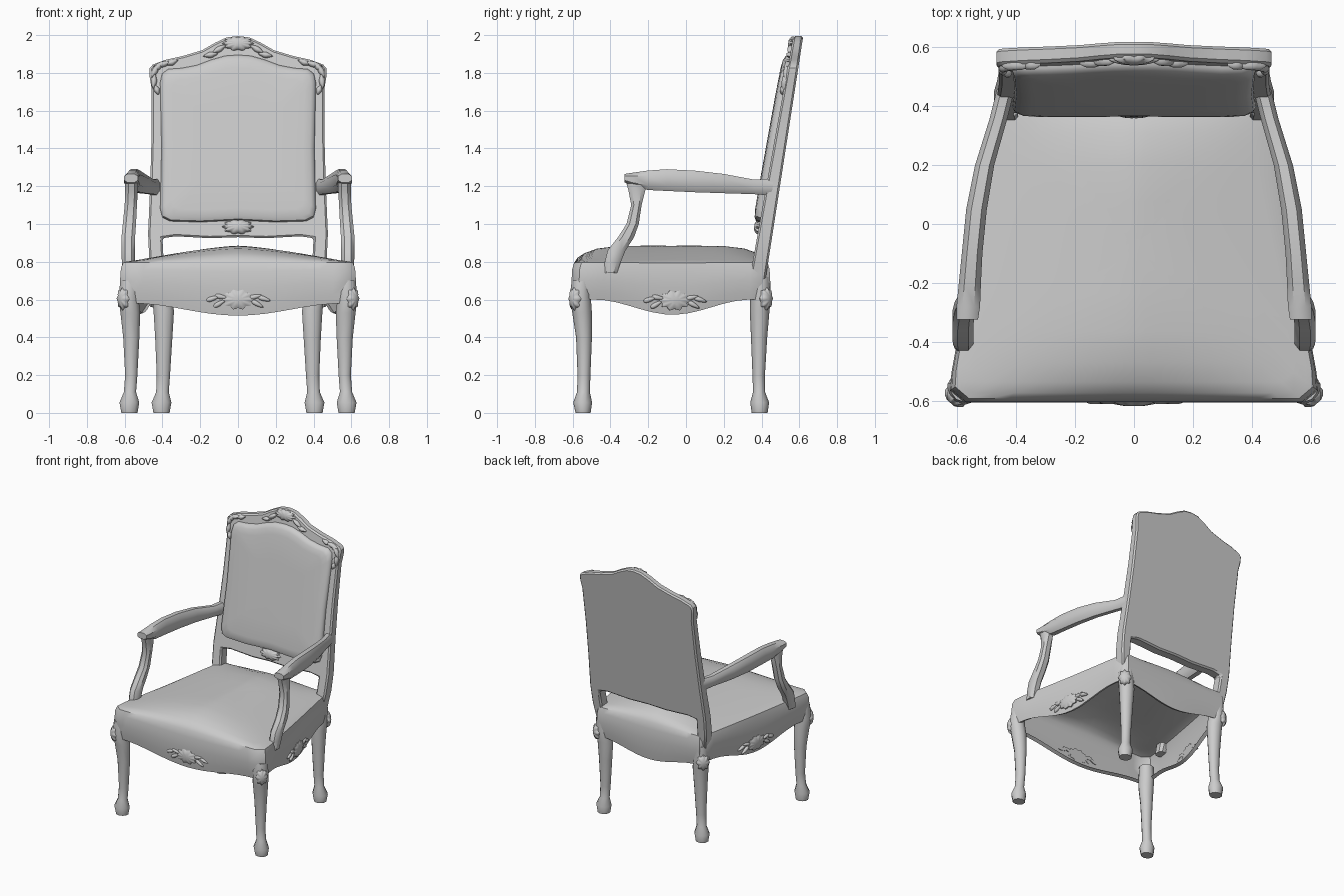
import bpy, bmesh, math
from mathutils import Vector, Matrix


def loft(name, rings, cap0=True, cap1=True, mirror=False, angle=40, matrix=None):
    """Skin closed rings of equal length into one object."""
    bm = bmesh.new()
    rows = [[bm.verts.new(p) for p in r] for r in rings]
    for a, b in zip(rows, rows[1:]):
        n = len(a)
        for i in range(n):
            j = (i + 1) % n
            bm.faces.new((a[i], a[j], b[j], b[i]))
    if cap0:
        bm.faces.new(rows[0][::-1])
    if cap1:
        bm.faces.new(rows[-1])
    if matrix:
        bm.transform(matrix)
    bmesh.ops.recalc_face_normals(bm, faces=bm.faces)
    me = bpy.data.meshes.new(name)
    bm.to_mesh(me)
    bm.free()
    for p in me.polygons:
        p.use_smooth = True
    me.set_sharp_from_angle(angle=math.radians(angle))
    ob = bpy.data.objects.new(name, me)
    bpy.context.collection.objects.link(ob)
    if mirror:
        ob.modifiers.new("mirror", 'MIRROR').use_clip = False
    return ob


def full(half):
    """Mirror a half outline that starts and ends on x = 0."""
    return half + [(-x, z) for x, z in half[-2:0:-1]]


def chamfered(u0, u1, v0, v1, c=0.25):
    """Eight-point chamfered rectangle."""
    a, b = (u1 - u0) * c, (v1 - v0) * c
    return [(u0 + a, v0), (u1 - a, v0), (u1, v0 + b), (u1, v1 - b),
            (u1 - a, v1), (u0 + a, v1), (u0, v1 - b), (u0, v0 + b)]


# Seat: domed upholstery over a scalloped apron, open underneath
def span(a, b, n):
    return [(a[0] + (b[0] - a[0]) * i / n, a[1] + (b[1] - a[1]) * i / n) for i in range(n)]


half = (span((0, -0.6), (0.57, -0.6), 8) + span((0.57, -0.6), (0.617, -0.56), 1)
        + span((0.617, -0.56), (0.613, -0.5), 1) + span((0.613, -0.5), (0.45, 0.4), 14)
        + span((0.45, 0.4), (0.42, 0.44), 1) + span((0.42, 0.44), (0, 0.44), 8) + [(0, 0.44)])
plan = full(half)


def hem(x, y):
    if y < -0.58 or y > 0.43:
        t = x / (0.57 if y < 0 else 0.42)
        return 0.58 - 0.065 * math.cos(math.pi / 2 * t) ** 2
    t = max(-1, min(1, (y + 0.07) / 0.42))
    return 0.6 - 0.08 * math.cos(math.pi / 2 * t) ** 2


def scaled(x, y, s):
    return x * s, (y + 0.08) * s - 0.08


def dome(x, y):
    u = min(1, abs(x) / (0.52 - 0.18 * (y + 0.08)))
    v = min(1, abs(y + 0.08) / 0.52)
    return 0.8 + 0.085 * (1 - u ** 1.4) * (1 - v ** 6)


rings = [[(*scaled(x, y, 0.94), hem(x, y) + 0.01) for x, y in plan],
         [(*scaled(x, y, 0.985), hem(x, y)) for x, y in plan]]
for s, f in ((1.0, 0.2), (1.012, 0.5), (1.005, 0.8), (0.985, 0.96)):
    rings.append([(*scaled(x, y, s), hem(x, y) + (0.805 - hem(x, y)) * f) for x, y in plan])
for s in (0.95, 0.88, 0.75, 0.55, 0.3, 0.06):
    rings.append([(*scaled(x, y, s), dome(*scaled(x, y, s))) for x, y in plan])
loft("seat", rings, cap0=False)


# Cabriole legs: rows of x, y, z, radius x, radius y
def leg(name, rows):
    rings = []
    for x, y, z, rx, ry in rows:
        rings.append([(x + rx * math.cos(a), y + ry * math.sin(a), z)
                      for a in (math.tau * (i + 0.5) / 10 for i in range(10))])
    loft(name, rings, mirror=True)


leg("front_leg", [(0.575, -0.545, 0, 0.045, 0.04), (0.575, -0.547, 0.055, 0.055, 0.05),
                  (0.572, -0.543, 0.11, 0.034, 0.034), (0.565, -0.54, 0.2, 0.034, 0.034),
                  (0.565, -0.54, 0.4, 0.045, 0.042), (0.57, -0.55, 0.53, 0.055, 0.052),
                  (0.58, -0.56, 0.61, 0.056, 0.056), (0.575, -0.555, 0.7, 0.05, 0.05)])
leg("back_leg", [(0.405, 0.39, 0, 0.045, 0.042), (0.405, 0.39, 0.055, 0.055, 0.05),
                 (0.4, 0.387, 0.11, 0.035, 0.032), (0.395, 0.385, 0.2, 0.037, 0.033),
                 (0.393, 0.387, 0.4, 0.048, 0.043), (0.393, 0.39, 0.54, 0.057, 0.052),
                 (0.405, 0.395, 0.62, 0.055, 0.055), (0.405, 0.395, 0.72, 0.05, 0.05)])


# Leaning back frame with posts, arched crest and lower rail
def rear(z):
    return 0.42 + 0.155 * (z - 0.7)


def front(z):
    return rear(z) - 0.085 + 0.025 * (z - 0.7)


frame = full([(0, 1.995), (0.06, 1.988), (0.12, 1.96), (0.19, 1.92), (0.29, 1.89), (0.38, 1.87),
              (0.45, 1.845), (0.468, 1.825), (0.468, 1.78), (0.458, 1.72), (0.458, 1.45),
              (0.465, 1.2), (0.476, 0.95), (0.47, 0.82), (0.45, 0.69), (0.385, 0.69),
              (0.395, 0.83), (0.4, 0.925), (0.33, 0.935), (0.15, 0.925), (0, 0.93)])
fr = loft("back_frame", [[(x, front(z), z) for x, z in frame], [(x, rear(z), z) for x, z in frame]])
bv = fr.modifiers.new("bevel", 'BEVEL')
bv.width, bv.segments, bv.limit_method, bv.angle_limit = 0.01, 1, 'ANGLE', math.radians(60)

# Back cushion
pad = full([(0, 1.895), (0.07, 1.89), (0.14, 1.87), (0.22, 1.84), (0.3, 1.825), (0.37, 1.82),
            (0.402, 1.795), (0.412, 1.75), (0.405, 1.4), (0.412, 1.08), (0.4, 1.035),
            (0.36, 1.015), (0.2, 1.01), (0, 1.02)])
rings = []
for s, d in ((1.0, -0.02), (1.0, 0.008), (0.985, 0.022), (0.94, 0.032), (0.85, 0.037), (0.5, 0.039)):
    rings.append([(x * s, front(1.44 + (z - 1.44) * s) - d, 1.44 + (z - 1.44) * s) for x, z in pad])
loft("back_cushion", rings)

# Armrest: rows of y, bottom z, top z, inner x, outer x
arm = [(0.46, 1.15, 1.24, 0.405, 0.465), (0.36, 1.158, 1.235, 0.43, 0.49),
       (0.2, 1.163, 1.265, 0.475, 0.54), (0.05, 1.168, 1.282, 0.5, 0.57),
       (-0.1, 1.175, 1.29, 0.515, 0.585), (-0.2, 1.18, 1.283, 0.52, 0.595),
       (-0.28, 1.2, 1.272, 0.523, 0.603), (-0.325, 1.22, 1.265, 0.53, 0.603)]
loft("armrest", [[(x, y, z) for x, z in chamfered(xi, xo, zb, zt)]
                 for y, zb, zt, xi, xo in arm], mirror=True)

# Curved arm support: rows of z, front y, rear y, inner x, outer x
post = [(1.25, -0.325, -0.22, 0.53, 0.597), (1.18, -0.305, -0.215, 0.53, 0.597),
        (1.1, -0.29, -0.235, 0.535, 0.6), (1.0, -0.315, -0.25, 0.54, 0.61),
        (0.93, -0.36, -0.275, 0.545, 0.617), (0.86, -0.415, -0.32, 0.545, 0.617),
        (0.8, -0.43, -0.345, 0.545, 0.615), (0.74, -0.44, -0.365, 0.545, 0.61)]
loft("arm_support", [[(x, y, z) for x, y in chamfered(xi, xo, yf, yr)]
                     for z, yf, yr, xi, xo in post], mirror=True)


# Carved ornaments: fluted domes facing -y before rotation
def carving(name, loc, w, h, depth, lobes, yaw=0, tilt=0, roll=0, mirror=False):
    n = lobes * 4
    rings = []
    for s, d in ((1.0, -0.3), (1.0, 0.25), (0.75, 0.7), (0.4, 1.0)):
        ring = []
        for i in range(n):
            a = math.tau * i / n
            r = s * (0.9 + 0.1 * math.cos(lobes * a))
            ring.append((w * r * math.cos(a), -d * depth, h * r * math.sin(a)))
        rings.append(ring)
    m = (Matrix.Translation(loc) @ Matrix.Rotation(math.radians(yaw), 4, 'Z')
         @ Matrix.Rotation(math.radians(tilt), 4, 'X') @ Matrix.Rotation(math.radians(roll), 4, 'Y'))
    loft(name, rings, mirror=mirror, matrix=m, angle=50)


def apron_carving(name, loc, yaw, mirror):
    carving(name + "_shell", loc, 0.085, 0.055, 0.016, 10, yaw, mirror=mirror)
    turn = Matrix.Rotation(math.radians(yaw), 3, 'Z')
    for side in (-1, 1):
        for u, v, roll in ((0.09, 0.015, -12), (0.135, 0.005, 18), (0.1, -0.022, 30)):
            p = Vector(loc) + turn @ Vector((side * u, 0.002, v))
            carving(name + "_leaf", p, 0.04, 0.014, 0.012, 3, yaw, 0, side * roll, mirror)


apron_carving("front_apron", (0, -0.602, 0.6), 0, False)
apron_carving("side_apron", (0.538, -0.06, 0.595), 100, True)

# Shells on the knees of the legs
carving("front_knee_shell", (0.607, -0.588, 0.605), 0.042, 0.062, 0.026, 8, yaw=42, mirror=True)
carving("back_knee_shell", (0.438, 0.425, 0.605), 0.046, 0.06, 0.025, 8, yaw=138, mirror=True)

# Crest and lower rail medallions
carving("crest_medallion", (0, front(1.955), 1.955), 0.085, 0.04, 0.02, 10, tilt=-9)
carving("rail_medallion", (0, front(0.985), 0.985), 0.085, 0.042, 0.025, 10, tilt=-9)

# Acanthus leaves along the crest and down the frame corners
for x, z, w, roll in ((0.1, 1.925, 0.045, 30), (0.145, 1.895, 0.04, 10), (0.4, 1.845, 0.05, 12),
                      (0.44, 1.81, 0.045, 65), (0.425, 1.83, 0.04, 40), (0.445, 1.755, 0.045, 85),
                      (0.35, 1.855, 0.035, 20), (0.43, 1.71, 0.028, 110)):
    carving("frame_leaf", (x, front(z), z), w, 0.016, 0.018, 4, tilt=-9, roll=roll, mirror=True)
